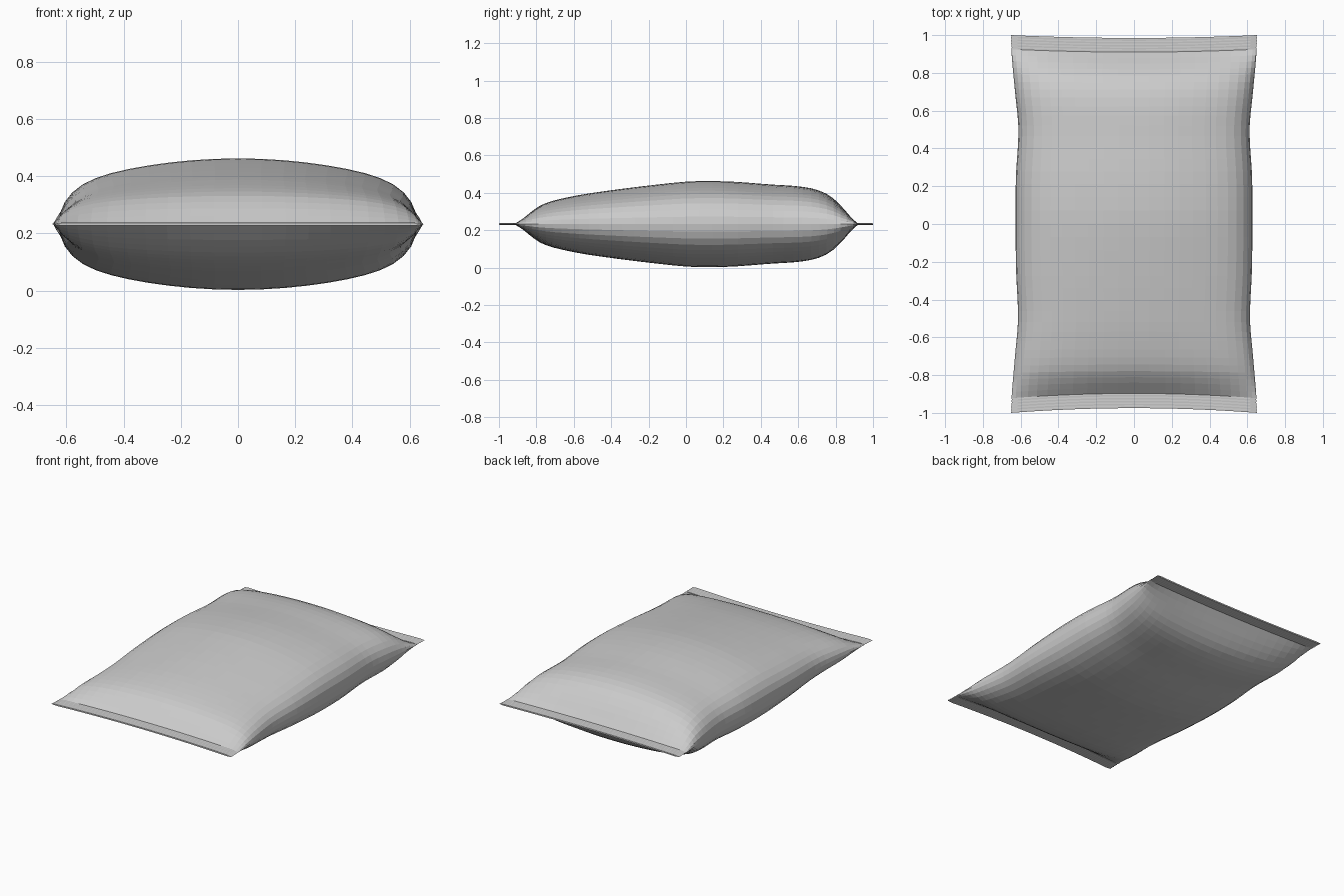
import bpy
import bmesh
import math

cube = bpy.data.objects.get("Cube")
if cube:
    bpy.data.objects.remove(cube, do_unlink=True)

MID = 0.2325          # height of the seam plane
FRONT, BACK = -0.922, 0.925   # where the pouch meets its end seals

# Half thickness and half width along the length of the bag
THICKNESS = [(FRONT, 0.004), (-0.865, 0.05), (-0.77, 0.107), (-0.6, 0.15),
             (-0.4, 0.181), (-0.2, 0.206), (0, 0.227), (0.1, 0.23),
             (0.25, 0.227), (0.45, 0.212), (0.6, 0.202), (0.7, 0.184),
             (0.78, 0.147), (0.86, 0.075), (BACK, 0.004)]
WIDTH = [(-1, 0.652), (-0.9, 0.647), (-0.7, 0.63), (-0.5, 0.614),
         (-0.25, 0.624), (0, 0.627), (0.25, 0.625), (0.5, 0.612),
         (0.7, 0.63), (0.9, 0.648), (1, 0.652)]


def sample(points, y):
    """Smooth curve through the points (cubic Hermite)."""
    last = len(points) - 1
    i = next((k for k in range(last) if y <= points[k + 1][0]), last - 1)

    def slope(k):
        a, b = points[max(k - 1, 0)], points[min(k + 1, last)]
        return (b[1] - a[1]) / (b[0] - a[0])

    (y0, v0), (y1, v1) = points[i], points[i + 1]
    d = y1 - y0
    t = (y - y0) / d
    s = t * t * (3 - 2 * t)
    return (v0 + (v1 - v0) * s + slope(i) * d * t * (1 - t) ** 2
            - slope(i + 1) * d * t * t * (1 - t))


def bowed(y, u):
    """Pull the middle of each end inward; u runs from -1 to 1 across."""
    depth = 0.025 if y < 0 else -0.015
    return y + depth * (1 - u * u) * min(1, abs(y) / 0.9) ** 8


def skin(name, rings, material):
    """Join rings of points into a closed tube with capped ends."""
    bm = bmesh.new()
    rows = [[bm.verts.new(p) for p in ring] for ring in rings]
    n = len(rows[0])
    for a, b in zip(rows, rows[1:]):
        for i in range(n):
            j = (i + 1) % n
            bm.faces.new((a[i], a[j], b[j], b[i]))
    # Cap with strips between the upper and lower halves of the loop
    for row in (rows[0], rows[-1]):
        for i in range(n // 2):
            strip = [row[i], row[i + 1], row[-i - 1], row[-i % n]]
            bm.faces.new(list(dict.fromkeys(strip)))
    bmesh.ops.recalc_face_normals(bm, faces=bm.faces)
    mesh = bpy.data.meshes.new(name)
    bm.to_mesh(mesh)
    bm.free()
    mesh.materials.append(material)
    obj = bpy.data.objects.new(name, mesh)
    bpy.context.collection.objects.link(obj)


def section(y, half_width, half_height, count=48):
    """Loop with a shallow domed top and tightly rounded shoulders."""
    end = min(1, abs(y) / 0.9) ** 4
    dome = 0.43 - 0.15 * end
    shoulder = 11 - 5 * end
    ring = []
    for i in range(count):
        a = 2 * math.pi * i / count
        u = math.cos(a)
        v = (1 - dome * u * u) * math.sqrt(max(0, 1 - abs(u) ** shoulder))
        v = math.copysign(v, math.sin(a))
        ring.append((half_width * u, bowed(y, u), MID + half_height * v))
    return ring


grey = bpy.data.materials.new("light grey foil")
grey.use_nodes = True
grey.diffuse_color = (0.6, 0.6, 0.6, 1)
grey.node_tree.nodes["Principled BSDF"].inputs["Base Color"].default_value = (0.6, 0.6, 0.6, 1)

# Puffed pouch, with rows packed more tightly toward the ends
rings = []
steps = 36
for k in range(steps + 1):
    t = k / steps
    t -= 0.06 * math.sin(2 * math.pi * t)
    y = FRONT + (BACK - FRONT) * t
    rings.append(section(y, sample(WIDTH, y), sample(THICKNESS, y)))
skin("bag_pouch", rings, grey)


# Flat crimped seals with faint ridges and a slightly toothed side edge
def seal(name, inner, outer, ridges=10, columns=40):
    rings = []
    for k in range(ridges + 1):
        y = inner + (outer - inner) * k / ridges
        raised = k % 2
        w = sample(WIDTH, y) - 0.003 * raised
        h = 0.0052 if raised else 0.0045
        across = [1 - 2 * i / columns for i in range(columns + 1)]
        ring = [(w * u, bowed(y, u), MID + (h if abs(u) < 1 else 0))
                for u in across]
        ring += [(w * u, bowed(y, u), MID - h)
                 for u in reversed(across[1:-1])]
        rings.append(ring)
    skin(name, rings, grey)


seal("front_seal", FRONT, -1)
seal("back_seal", BACK, 1)
